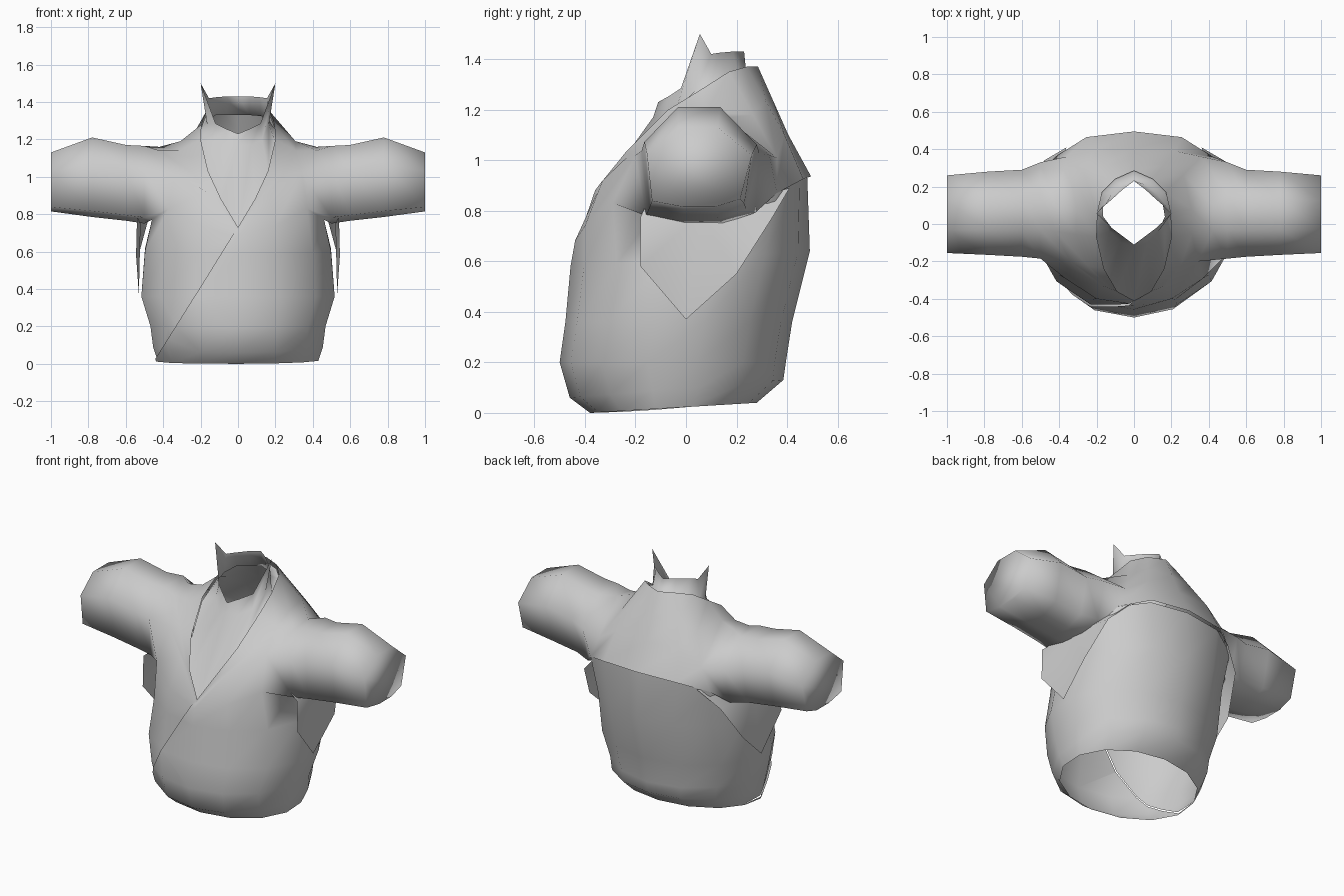
import bpy, bmesh, math
from mathutils import Vector

cube = bpy.data.objects.get("Cube")
if cube:
    bpy.data.objects.remove(cube, do_unlink=True)

CLOTH = bpy.data.materials.new("grey_cloth")
CLOTH.use_nodes = True
GREY = (0.6, 0.6, 0.6, 1)
CLOTH.diffuse_color = GREY
CLOTH.node_tree.nodes["Principled BSDF"].inputs["Base Color"].default_value = GREY


def finish(name, bm, mirror=False):
    mesh = bpy.data.meshes.new(name)
    bm.to_mesh(mesh)
    bm.free()
    mesh.materials.append(CLOTH)
    mesh.shade_smooth()
    mesh.set_sharp_from_angle(angle=math.radians(110))
    obj = bpy.data.objects.new(name, mesh)
    bpy.context.collection.objects.link(obj)
    if mirror:
        obj.modifiers.new("Mirror", 'MIRROR').use_mirror_merge = False


def loft(bm, rings):
    """Skin rings that all have the same number of points; return the first ring."""
    rows = [[bm.verts.new(p) for p in ring] for ring in rings]
    n = len(rows[0])
    for low, high in zip(rows, rows[1:]):
        for i in range(n):
            k = (i + 1) % n
            bm.faces.new((low[i], low[k], high[k], high[i]))
    return rows[0]


def both_sides(half):
    """Complete a front-to-back half ring with its mirror image."""
    return half + [(-x, y, z) for x, y, z in half[-2:0:-1]]


def oval(z_front, z_back, width, front, back, steps=7):
    half = []
    for j in range(steps + 1):
        t = math.pi * j / steps
        f = (1 - math.cos(t)) / 2
        x = width * math.sin(t) if 0 < j < steps else 0
        half.append((x, front + (back - front) * f, z_front + (z_back - z_front) * f))
    return both_sides(half)


def lift_layer(bm, edges, is_upper, amount):
    """Slit the cloth along the edges and raise the upper layer beside the slit."""
    bmesh.ops.split_edges(bm, edges=edges)
    bm.normal_update()
    for v in bm.verts:
        if all(is_upper(f.calc_center_median()) for f in v.link_faces):
            v.co += v.normal * amount(v.co)


# Torso: oval hem and waist, then chest, shoulder and neckline rings
chest = [(0, -.43, .68), (.2, -.4, .74), (.37, -.29, .83), (.46, -.14, .77),
         (.46, .12, .77), (.42, .36, .87), (.25, .45, .92), (0, .48, .93)]
shoulder = [(0, -.42, .71), (.17, -.33, .92), (.34, -.2, 1.02), (.42, -.04, 1.14),
            (.42, .1, 1.16), (.36, .36, 1.01), (.22, .39, 1.1), (0, .405, 1.1)]
neckline = [(0, -.41, .73), (.09, -.36, .88), (.16, -.24, 1.03), (.2, -.07, 1.2),
            (.195, .06, 1.28), (.17, .17, 1.35), (.1, .24, 1.37), (0, .285, 1.37)]
slope = []
for j, (a, b) in enumerate(zip(shoulder, neckline)):
    sag = .03 if 3 <= j <= 4 else 0
    slope.append(tuple((Vector(a) + Vector(b)) / 2 - Vector((0, 0, sag))))

garment = bmesh.new()
loft(garment, [
    oval(0, .04, .44, -.38, .28),
    oval(.06, .13, .465, -.46, .385),
    oval(.2, .2, .48, -.5, .395),
    oval(.36, .36, .53, -.475, .42),
    oval(.58, .64, .51, -.45, .49),
] + [both_sides(r) for r in (chest, shoulder, slope, neckline)])

# Armholes: open the side faces between the chest and shoulder rings
holes = []
for f in garment.faces:
    c = f.calc_center_median()
    if abs(c.x) > .37 and .8 < c.z < 1.05:
        holes.append(f)
bmesh.ops.delete(garment, geom=holes, context='FACES')

# Sleeves: one outline scaled along the arm, from closed cuff to armhole
outline = [(-1, .35), (-.4, 1), (.35, 1), (1, .3),
           (.78, -.8), (.3, -1), (-.3, -1), (-.9, -.85)]
stations = [(1, -.155, .26, .815, 1.13), (.78, -.165, .28, .785, 1.21),
            (.6, -.175, .29, .765, 1.17), (.5, -.185, .33, .75, 1.165)]
sleeve = []
for x, y0, y1, z0, z1 in stations:
    sleeve.append([(x, (y0 + y1) / 2 + u * (y1 - y0) / 2, (z0 + z1) / 2 + v * (z1 - z0) / 2)
                   for u, v in outline])
sleeve.append(shoulder[2:6] + chest[5:1:-1])
other_sleeve = [[(-x, y, z) for x, y, z in reversed(ring)] for ring in sleeve]
for rings in (sleeve, other_sleeve):
    cuff = loft(garment, rings)
    garment.faces.new(list(reversed(cuff)))
bmesh.ops.remove_doubles(garment, verts=garment.verts, dist=.0005)

# Wrapped front: slit along the diagonal, upper panel raised
tip, across = Vector((0, 0, .73)), Vector((.71, 0, -.44)).normalized()
geom = set()
for f in garment.faces:
    c = f.calc_center_median()
    if c.x < 0 and c.y < .05 and c.z < .8:
        geom.update([f], f.edges, f.verts)
cut = bmesh.ops.bisect_plane(garment, geom=list(geom), plane_co=tip, plane_no=across)
diagonal = [e for e in cut["geom_cut"] if isinstance(e, bmesh.types.BMEdge)]


def near_diagonal(p):
    if p.y > 0 or p.z > .74:
        return 0
    return .01 * max(0, 1 - (p - tip).dot(across) / .25)


lift_layer(garment, diagonal, lambda c: c.x > 0 or (c - tip).dot(across) > 0, near_diagonal)

# Back yoke: slit along the chest ring, upper layer raised
rim_points = [Vector(p) for p in both_sides(chest) if p[1] > .3]


def on_rim(p):
    return any((p - r).length < 1e-3 for r in rim_points)


yoke_rim = [e for e in garment.edges if all(on_rim(v.co) for v in e.verts)]
lift_layer(garment, yoke_rim, lambda c: c.z > .88, lambda p: .016 if on_rim(p) else 0)
finish("wrap_jacket", garment)

# Undershirt: bib in the neck opening rising into a pointed collar
collar_base = [(0, -.13, 1.17), (.07, -.1, 1.17), (.13, -.04, 1.2), (.165, .04, 1.28),
               (.165, .1, 1.3), (.12, .16, 1.33), (.06, .21, 1.33), (0, .24, 1.33)]
collar_top = [(0, -.11, 1.23), (.06, -.065, 1.255), (.12, -.02, 1.285), (.2, .055, 1.5),
              (.155, .1, 1.42), (.12, .13, 1.425), (.06, .185, 1.43), (0, .23, 1.43)]
bib = [(x * 1.03, y, z - .03) for x, y, z in neckline]
undershirt = bmesh.new()
loft(undershirt, [both_sides(r) for r in (bib, collar_base, collar_top)])
finish("undershirt_collar", undershirt)

# Underarm flaps: pointed panels hanging below each sleeve
flap = bmesh.new()
hub = flap.verts.new((.52, .06, .79))
rim = [flap.verts.new(p) for p in [(.47, -.16, .82), (.54, -.18, .775), (.545, -.18, .58),
                                   (.53, 0, .37), (.54, .2, .55), (.48, .34, .77),
                                   (.36, .41, .89)]]
for a, b in zip(rim, rim[1:]):
    flap.faces.new((hub, a, b))
flap.normal_update()
finish("underarm_flaps", flap, mirror=True)
